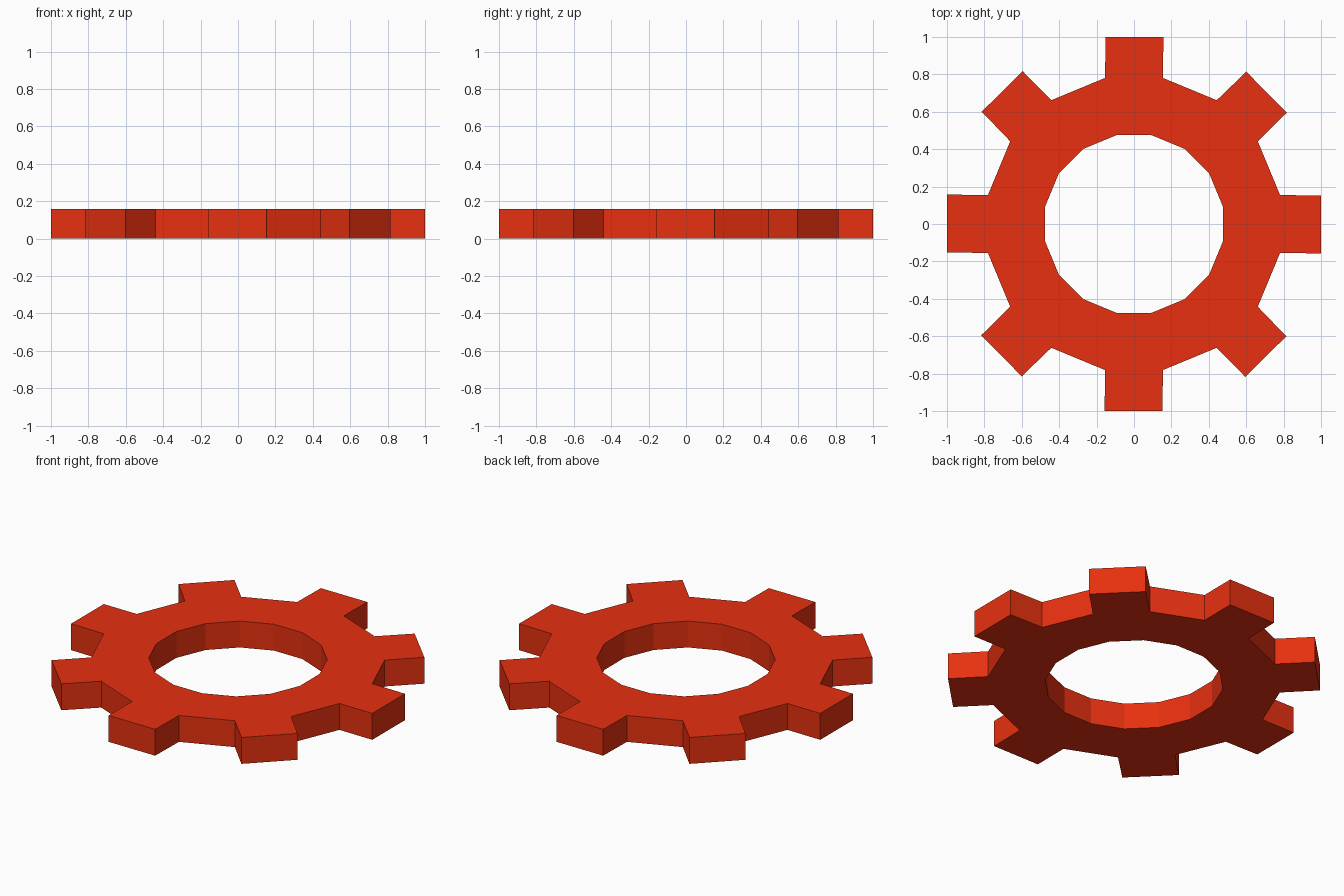
import bpy, bmesh
from math import sin, cos, radians, pi

if "Cube" in bpy.data.objects:
    bpy.data.objects.remove(bpy.data.objects["Cube"])

TEETH = 8
STEP = 2 * pi / (TEETH * 2)
INNER, ROOT, TIP = 0.484, 0.796, 1.0115
HEIGHT = 0.158

bm = bmesh.new()


def ring_vert(radius, angle):
    return bm.verts.new((radius * cos(angle), radius * sin(angle), 0))


# Flat ring: sixteen segments between bore and root circle
angles = [(i - 0.5) * STEP for i in range(TEETH * 2)]
inner = [ring_vert(INNER, a) for a in angles]
root = [ring_vert(ROOT, a) for a in angles]
for i in range(TEETH * 2):
    j = (i + 1) % (TEETH * 2)
    bm.faces.new((inner[i], root[i], root[j], inner[j]))
    # Straight-sided tooth on every other segment
    if i % 2 == 0:
        mid = i * STEP
        a = ring_vert(TIP, mid - radians(8.93))
        b = ring_vert(TIP, mid + radians(8.6))
        bm.faces.new((root[i], a, b, root[j]))

# Thickness
result = bmesh.ops.extrude_face_region(bm, geom=bm.faces[:], use_keep_orig=True)
top = [g for g in result["geom"] if isinstance(g, bmesh.types.BMVert)]
bmesh.ops.translate(bm, verts=top, vec=(0, 0, HEIGHT))
bmesh.ops.recalc_face_normals(bm, faces=bm.faces[:])

mesh = bpy.data.meshes.new("gear_ring")
bm.to_mesh(mesh)
bm.free()
gear = bpy.data.objects.new("gear_ring", mesh)
bpy.context.collection.objects.link(gear)

red = bpy.data.materials.new("red")
red.diffuse_color = (0.8, 0.03, 0.005, 1)
red.use_nodes = True
red.node_tree.nodes["Principled BSDF"].inputs["Base Color"].default_value = red.diffuse_color
mesh.materials.append(red)
